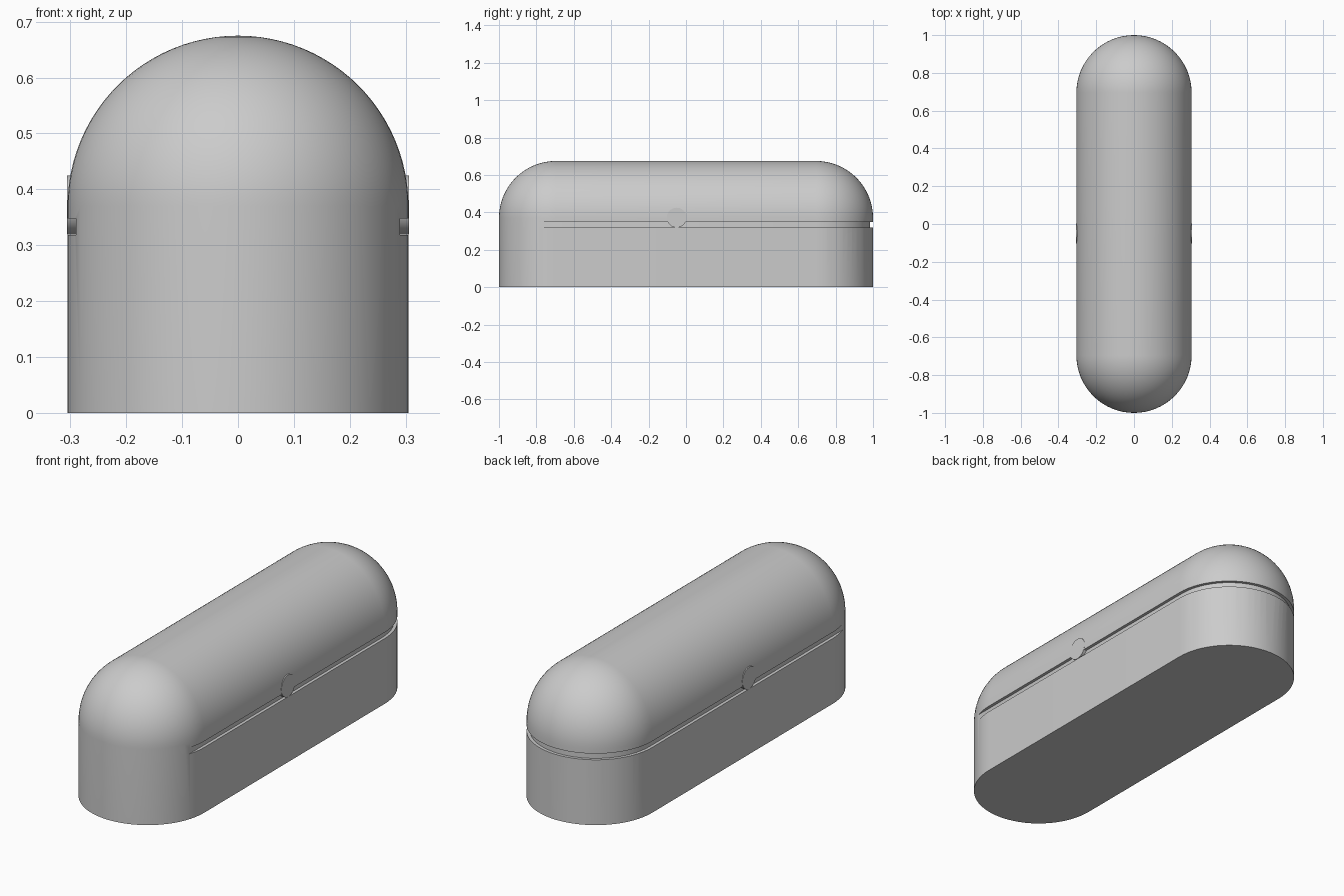
import bpy, bmesh, math

cube = bpy.data.objects.get("Cube")
if cube:
    bpy.data.objects.remove(cube)

R = 0.305                # half width and end radius
HALF = 1.0 - R           # half length of the straight part
WALL = 0.37              # height where the dome starts
GROOVE = (0.318, 0.348)  # bottom and top of the seam
FLOOR = 0.29             # half width at the seam floor
STEPS = 32

grey = bpy.data.materials.new("grey")
grey.use_nodes = True
color = (0.6, 0.6, 0.6, 1)
grey.diffuse_color = color
grey.node_tree.nodes["Principled BSDF"].inputs["Base Color"].default_value = color


def make(name, bm):
    bmesh.ops.remove_doubles(bm, verts=bm.verts, dist=1e-5)
    bmesh.ops.recalc_face_normals(bm, faces=bm.faces)
    mesh = bpy.data.meshes.new(name)
    bm.to_mesh(mesh)
    bm.free()
    mesh.materials.append(grey)
    obj = bpy.data.objects.new(name, mesh)
    bpy.context.collection.objects.link(obj)
    return obj


def smooth(obj):
    bpy.ops.object.select_all(action='DESELECT')
    obj.select_set(True)
    bpy.context.view_layer.objects.active = obj
    bpy.ops.object.shade_smooth_by_angle(angle=math.radians(35))


def arc(radius, start):
    """Half circle of points around one end of the body."""
    side = HALF if start == 0 else -HALF
    angles = [start + math.pi * i / STEPS for i in range(STEPS + 1)]
    return [(radius * math.cos(a), side + radius * math.sin(a)) for a in angles]


def bridge(bm, low, high):
    n = len(low)
    for i in range(n):
        j = (i + 1) % n
        bm.faces.new((low[i], low[j], high[j], high[i]))


# Body: upright stadium wall that closes over in a rounded top
bm = bmesh.new()
levels = [(R, 0)]
for i in range(25):
    a = math.pi / 2 * i / 24
    levels.append((R * math.cos(a), WALL + R * math.sin(a)))
rings = [[bm.verts.new((x, y, z)) for x, y in arc(r, 0) + arc(r, math.pi)]
         for r, z in levels]
for low, high in zip(rings, rings[1:]):
    bridge(bm, low, high)
bm.faces.new(rings[0])
bmesh.ops.dissolve_degenerate(bm, dist=1e-5, edges=bm.edges)
body = make("case_body", bm)

# Seam cutter: U-shaped band around the back, running out straight at the front
bm = bmesh.new()
bands = []
for radius in (FLOOR, R + 0.06):
    path = [(radius, -0.9)] + arc(radius, 0) + [(-radius, -0.9)]
    bands.append([[bm.verts.new((x, y, z)) for x, y in path] for z in GROOVE])
sections = list(zip(bands[0][0], bands[1][0], bands[1][1], bands[0][1]))
for low, high in zip(sections, sections[1:]):
    bridge(bm, low, high)
bm.faces.new(sections[0])
bm.faces.new(sections[-1])
cutter = make("seam_cutter", bm)

mod = body.modifiers.new("seam", 'BOOLEAN')
mod.operation = 'DIFFERENCE'
mod.solver = 'EXACT'
mod.object = cutter
bpy.ops.object.select_all(action='DESELECT')
body.select_set(True)
bpy.context.view_layer.objects.active = body
bpy.ops.object.modifier_apply(modifier=mod.name)
bpy.data.objects.remove(cutter)
smooth(body)

# Round catches set into both sides across the seam
for side, label in ((1, "left"), (-1, "right")):
    bpy.ops.mesh.primitive_cylinder_add(
        vertices=48, radius=0.053, depth=0.021, rotation=(0, math.pi / 2, 0),
        location=(side * 0.2955, -0.05, 0.372))
    catch = bpy.context.object
    catch.name = label + "_catch"
    catch.data.materials.append(grey)
    smooth(catch)
